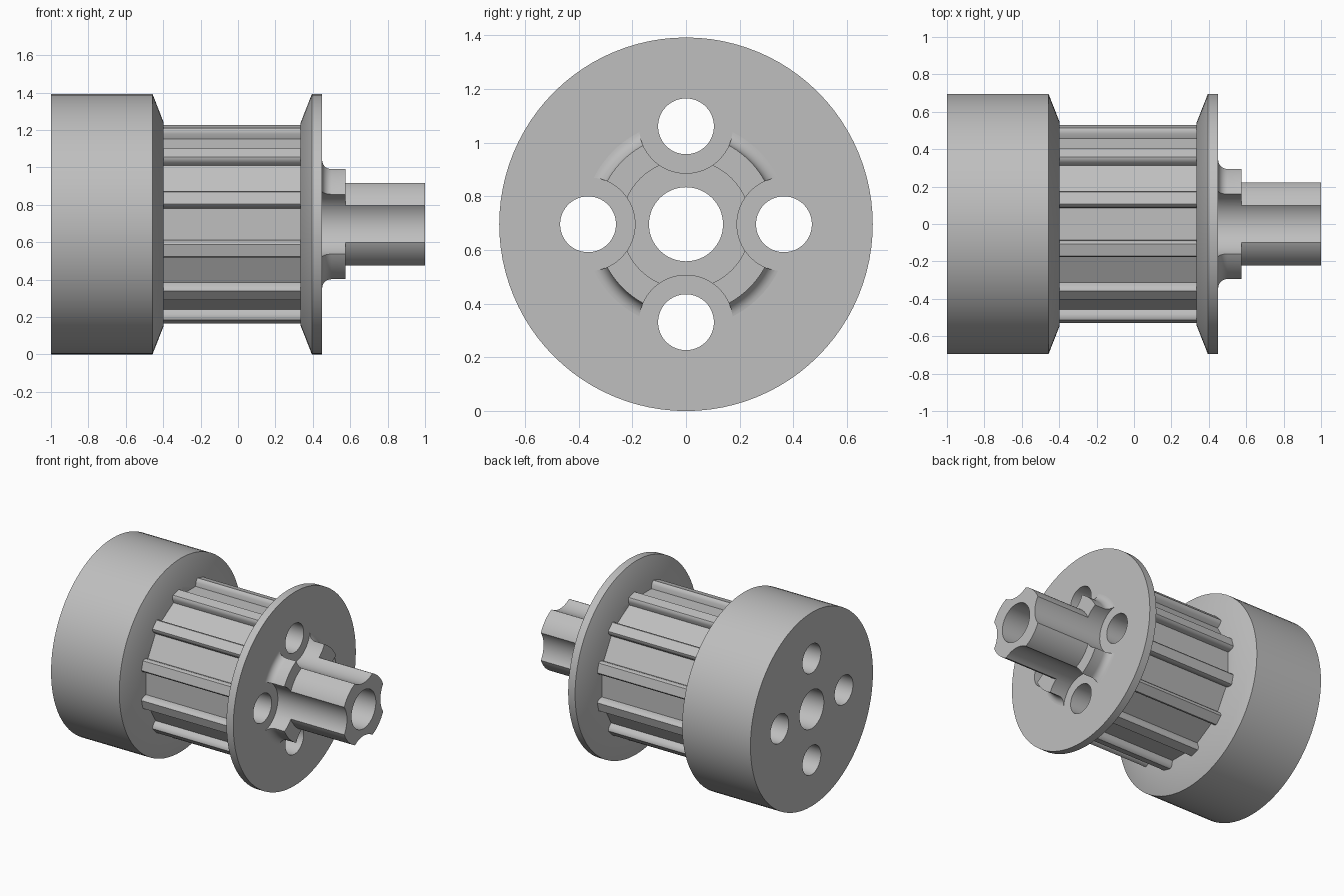
import bpy, bmesh, math
from mathutils import Matrix, Vector

if "Cube" in bpy.data.objects:
    bpy.data.objects.remove(bpy.data.objects["Cube"], do_unlink=True)

RADIUS = 0.696      # flange radius, also the height of the axis
HOLE_RING = 0.365   # distance of the four holes from the axis
TEETH = 12

grey = bpy.data.materials.new("plain_grey")
grey.use_nodes = True
COLOUR = (0.52, 0.52, 0.52, 1)
grey.diffuse_color = COLOUR
grey.node_tree.nodes["Principled BSDF"].inputs["Base Color"].default_value = COLOUR


def add_object(name, bm):
    bmesh.ops.recalc_face_normals(bm, faces=bm.faces)
    mesh = bpy.data.meshes.new(name)
    bm.to_mesh(mesh)
    bm.free()
    mesh.materials.append(grey)
    obj = bpy.data.objects.new(name, mesh)
    bpy.context.collection.objects.link(obj)
    return obj


def ring_point(x, r, angle):
    return Vector((x, r * math.cos(angle), RADIUS + r * math.sin(angle)))


def skin(name, rings):
    """Join rings of points along x into a closed solid."""
    bm = bmesh.new()
    loops = [[bm.verts.new(p) for p in ring] for ring in rings]
    n = len(loops[0])
    for a, b in zip(loops, loops[1:]):
        for i in range(n):
            j = (i + 1) % n
            bm.faces.new((a[i], a[j], b[j], b[i]))
    bm.faces.new(loops[0])
    bm.faces.new(loops[-1])
    return add_object(name, bm)


def lathe(name, profile, steps=96):
    """Turn (x, radius) pairs around the axis."""
    return skin(name, [[ring_point(x, r, math.tau * i / steps) for i in range(steps)]
                       for x, r in profile])


def cutter(name, bore, side, x0, x1):
    """A bore on the axis and four parallel cylinders around it."""
    bm = bmesh.new()
    spots = [(0, 0, bore)] + [(HOLE_RING, k * math.pi / 2, side) for k in range(4)]
    for dist, angle, r in spots:
        start = -1.2 if dist == 0 else x0
        end = 1.2 if dist == 0 else x1
        pos = ring_point((start + end) / 2, dist, angle)
        bmesh.ops.create_cone(bm, cap_ends=True, segments=64, radius1=r, radius2=r,
                              depth=end - start,
                              matrix=Matrix.Translation(pos) @ Matrix.Rotation(math.pi / 2, 4, 'Y'))
    obj = add_object(name, bm)
    obj.hide_render = True
    return obj


def cut(obj, tool):
    bpy.ops.object.select_all(action='DESELECT')
    bpy.context.view_layer.objects.active = obj
    obj.select_set(True)
    mod = obj.modifiers.new("holes", 'BOOLEAN')
    mod.operation = 'DIFFERENCE'
    mod.solver = 'EXACT'
    mod.object = tool
    bpy.ops.object.modifier_apply(modifier=mod.name)
    bpy.ops.object.shade_smooth_by_angle(angle=math.radians(30))


# Thick flange and thin flange, each with a sloped inner rim
base_flange = lathe("base_flange", [(-1, RADIUS), (-0.457, RADIUS), (-0.397, 0.543)])
end_flange = lathe("end_flange", [(0.335, 0.543), (0.395, RADIUS), (0.45, RADIUS)])

# Toothed barrel: flat-bottomed grooves between narrow rounded ridges
half = [(0.478, 0.085), (0.505, 0.089), (0.522, 0.097), (0.530, 0.108)]
groove = [(d, -s) for d, s in half[::-1]] + half
section = []
for k in range(TEETH):
    for d, s in groove:
        section.append((math.hypot(d, s), math.atan2(s, d) + math.tau * k / TEETH))
toothed_barrel = skin("toothed_barrel", [[ring_point(x, r, a) for r, a in section]
                                         for x in (-0.397, 0.335)])

# Stepped hub with a fillet at its foot, and the drive shaft
FILLET = 0.05
HUB = 0.335
foot = [(0.5 - FILLET * math.cos(t), HUB + FILLET * (1 - math.sin(t)))
        for t in (math.pi / 2 * i / 8 for i in range(9))]
drive_shaft = lathe("drive_shaft", foot + [(0.575, HUB), (0.575, 0.242), (1, 0.242)])

# Bore and bolt holes, with clearance channels along the shaft
bolt_holes = cutter("bolt_hole_cutter", 0.138, 0.104, -1.2, 1.2)
channels = cutter("channel_cutter", 0.138, 0.175, 0.4, 1.2)
for part in (base_flange, toothed_barrel, end_flange):
    cut(part, bolt_holes)
cut(drive_shaft, channels)
for tool in (bolt_holes, channels):
    bpy.data.objects.remove(tool, do_unlink=True)
